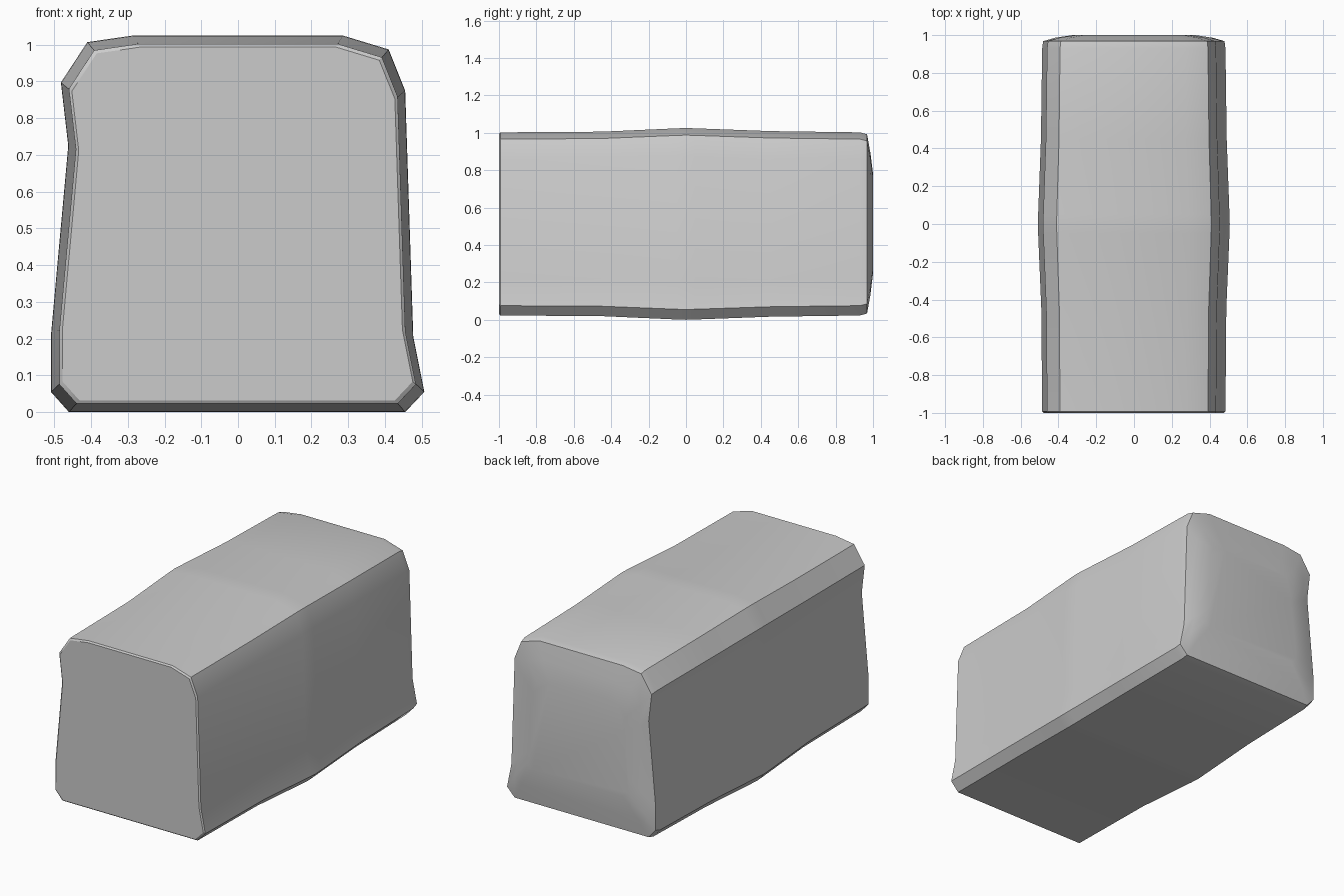
import bpy, bmesh

if "Cube" in bpy.data.objects:
    bpy.data.objects.remove(bpy.data.objects["Cube"])

# Widest cross-section (x, z), at the middle of the block
profile = [(-0.46, 0), (0.455, 0), (0.507, 0.055), (0.477, 0.205), (0.455, 0.875),
           (0.41, 0.987), (0.285, 1.025), (-0.285, 1.025), (-0.41, 1.007),
           (-0.482, 0.897), (-0.462, 0.725), (-0.509, 0.21), (-0.509, 0.055)]
mid_z = 0.5125

# Stations along the block: y, width scale, height scale
stations = [(-1.0, 0.938, 0.938), (-0.993, 0.955, 0.955), (-0.45, 0.964, 0.962),
            (-0.05, 0.997, 0.997), (0.0, 1.0, 1.0), (0.05, 0.997, 0.997),
            (0.45, 0.968, 0.968), (0.93, 0.955, 0.955), (0.968, 0.945, 0.935),
            (0.986, 0.82, 0.74), (1.0, 0.64, 0.52)]

# Loft the stations into one closed block
bm = bmesh.new()
rings = [[bm.verts.new((x * sx, y, mid_z + (z - mid_z) * sz)) for x, z in profile]
         for y, sx, sz in stations]
n = len(profile)
for a, b in zip(rings, rings[1:]):
    for i in range(n):
        j = (i + 1) % n
        bm.faces.new((a[i], a[j], b[j], b[i]))
bm.faces.new(rings[0])
bm.faces.new(rings[-1])
bmesh.ops.recalc_face_normals(bm, faces=bm.faces)

mesh = bpy.data.meshes.new("stone_block")
bm.to_mesh(mesh)
bm.free()
block = bpy.data.objects.new("stone_block", mesh)
bpy.context.collection.objects.link(block)

# Smooth faces, sharp corner edges
bpy.context.view_layer.objects.active = block
block.select_set(True)
bpy.ops.object.shade_smooth_by_angle(angle=0.5)
